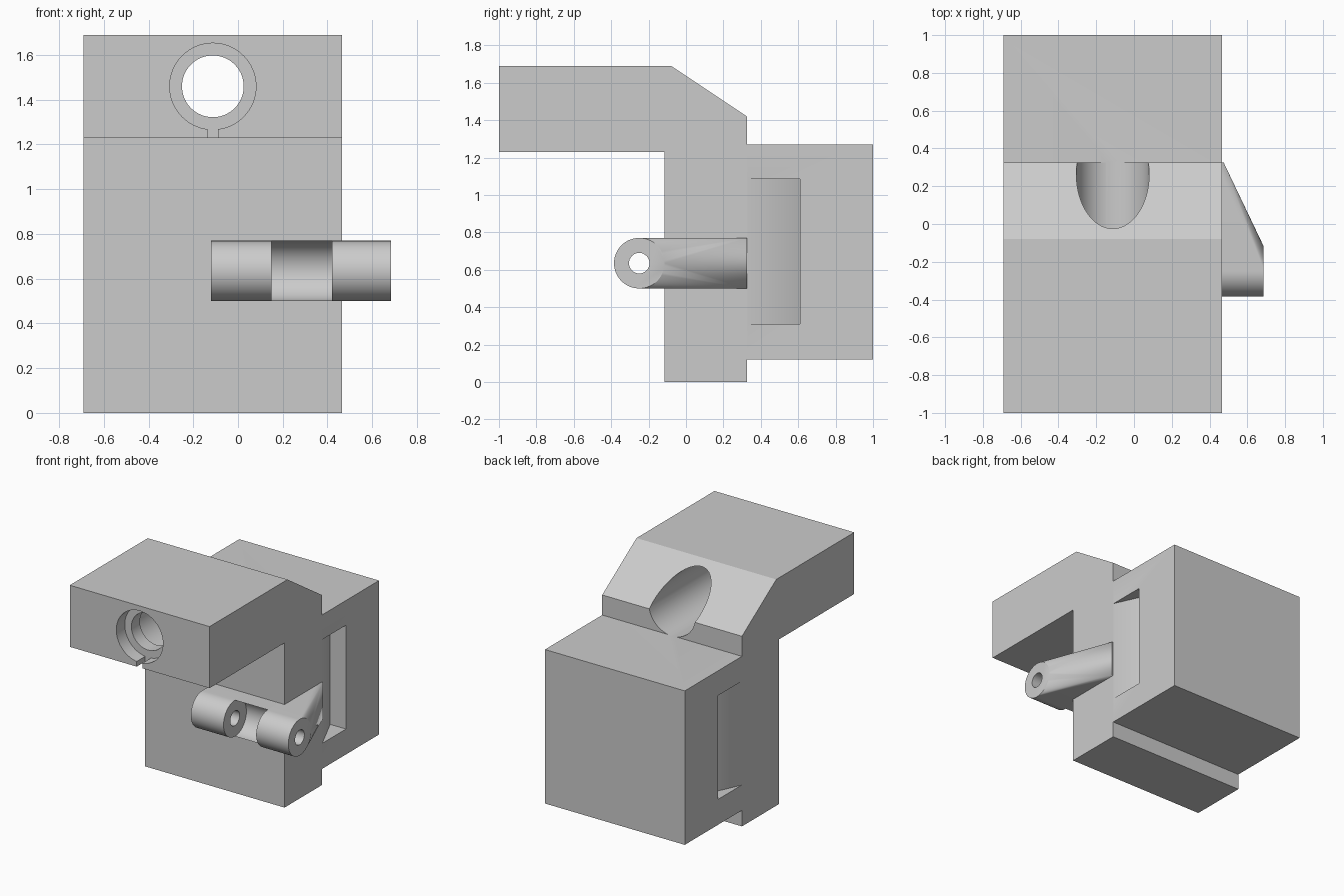
import bpy
import bmesh
from math import cos, sin, tau, radians

if "Cube" in bpy.data.objects:
    bpy.data.objects.remove(bpy.data.objects["Cube"], do_unlink=True)

grey = bpy.data.materials.new("plain grey")
grey.use_nodes = True
grey.diffuse_color = (0.6, 0.6, 0.6, 1)
grey.node_tree.nodes["Principled BSDF"].inputs["Base Color"].default_value = (0.6, 0.6, 0.6, 1)

LEFT, RIGHT = -0.69, 0.465
MID = (LEFT + RIGHT) / 2
BORE_Z = 1.46
PIN_Y, PIN_Z, PIN_R = -0.25, 0.635, 0.135


def finish(name, bm):
    bmesh.ops.recalc_face_normals(bm, faces=bm.faces)
    mesh = bpy.data.meshes.new(name)
    bm.to_mesh(mesh)
    bm.free()
    mesh.materials.append(grey)
    obj = bpy.data.objects.new(name, mesh)
    bpy.context.collection.objects.link(obj)
    return obj


def prism(name, points, axis, start, end):
    """Extrude a 2D outline along the x, y or z axis."""
    def place(a, b, t):
        return {"x": (t, a, b), "y": (a, t, b), "z": (a, b, t)}[axis]
    bm = bmesh.new()
    low = [bm.verts.new(place(a, b, start)) for a, b in points]
    high = [bm.verts.new(place(a, b, end)) for a, b in points]
    bm.faces.new(low)
    bm.faces.new(high[::-1])
    for i in range(len(points)):
        j = (i + 1) % len(points)
        bm.faces.new((low[i], low[j], high[j], high[i]))
    return finish(name, bm)


def circle(a, b, r, n=64):
    return [(a + r * cos(tau * i / n), b + r * sin(tau * i / n)) for i in range(n)]


def rect(a0, a1, b0, b1):
    return [(a0, b0), (a1, b0), (a1, b1), (a0, b1)]


def combine(obj, other, operation):
    mod = obj.modifiers.new(operation, "BOOLEAN")
    mod.operation, mod.solver, mod.object = operation, "EXACT", other
    bpy.context.view_layer.objects.active = obj
    bpy.ops.object.modifier_apply(modifier=mod.name)
    bpy.data.objects.remove(other, do_unlink=True)


def smooth(obj):
    bpy.ops.object.select_all(action="DESELECT")
    obj.select_set(True)
    bpy.context.view_layer.objects.active = obj
    bpy.ops.object.shade_smooth_by_angle(angle=radians(25))


# Main body: stepped side profile
body = prism("body", [(-1, 1.23), (-0.115, 1.23), (-0.115, 0), (0.325, 0),
                      (0.325, 0.12), (1, 0.12), (1, 1.27), (0.325, 1.27),
                      (0.325, 1.42), (-0.08, 1.69), (-1, 1.69)], "x", LEFT, RIGHT)

# Bore: front socket with key slot, thin lip, long rear bore
for start, end, radius in ((-1.1, -0.9, 0.193), (-0.95, -0.7, 0.138), (-0.8, 0.33, 0.193)):
    combine(body, prism("bore_cutter", circle(MID, BORE_Z, radius), "y", start, end), "DIFFERENCE")
combine(body, prism("slot_cutter", rect(MID - 0.024, MID + 0.024, 1.2, 1.32),
                    "y", -1.1, -0.9), "DIFFERENCE")

# Ramped finger recesses in both sides
for side in (-1, 1):
    face = (RIGHT - LEFT) / 2
    ramp = [(MID + side * (face + d), y)
            for d, y in ((0, 0.33), (-0.13, 0.61), (0.05, 0.61), (0.05, 0.33))]
    combine(body, prism("recess_cutter", ramp, "z", 0.31, 1.085), "DIFFERENCE")
smooth(body)


def pin_hole(obj):
    combine(obj, prism("pin_cutter", circle(PIN_Y, PIN_Z, 0.055, 32), "x", -0.3, 0.9), "DIFFERENCE")
    smooth(obj)


# Inner hinge knuckle: half round front, square back
arc = [(PIN_Y - PIN_R * sin(tau * i / 64), PIN_Z + PIN_R * cos(tau * i / 64)) for i in range(33)]
outline = arc + [(-0.11, PIN_Z - PIN_R), (-0.11, PIN_Z + PIN_R)]
pin_hole(prism("inner_knuckle", outline, "x", -0.12, 0.15))

# Concave web between the knuckles
web = [(2 * PIN_Y - y, z) for y, z in arc]
web += [(-0.105, PIN_Z - PIN_R), (-0.105, PIN_Z + PIN_R)]
smooth(prism("hinge_web", web, "x", 0.15, 0.42))

# Outer hinge arm: barrel blended to a thin edge along the side of the body
bm = bmesh.new()
for y, z in circle(PIN_Y, PIN_Z, PIN_R):
    for x in (0.42, 0.685):
        bm.verts.new((x, y, z))
for x in (0.42, 0.475):
    for z in (PIN_Z - PIN_R, PIN_Z + PIN_R):
        bm.verts.new((x, 0.325, z))
hull = bmesh.ops.convex_hull(bm, input=bm.verts)
loose = [v for v in hull["geom_interior"] if isinstance(v, bmesh.types.BMVert)]
bmesh.ops.delete(bm, geom=loose, context="VERTS")
bmesh.ops.dissolve_limit(bm, angle_limit=radians(0.5), verts=bm.verts, edges=bm.edges)
pin_hole(finish("outer_hinge_arm", bm))
